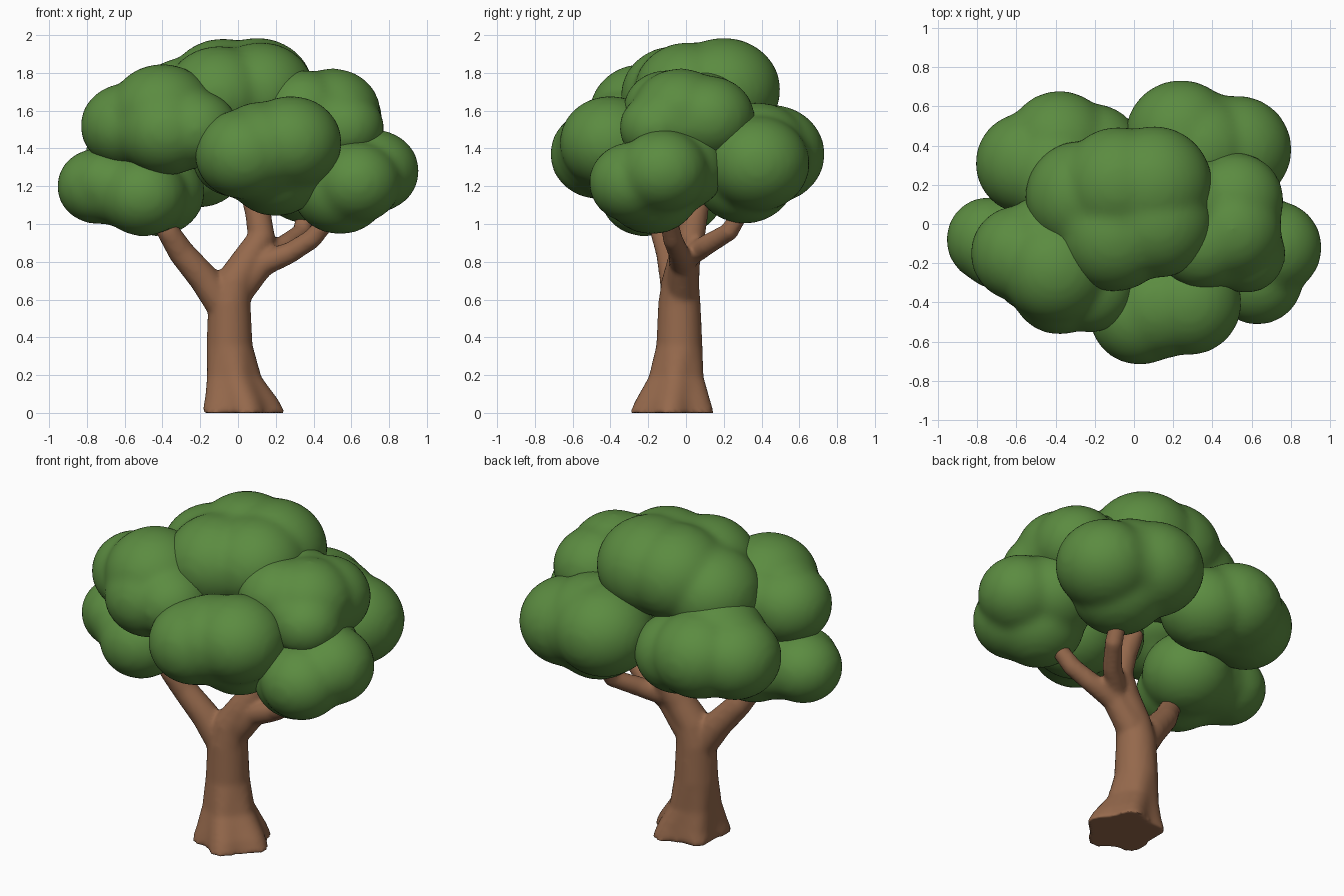
import bpy, bmesh, math
from mathutils import Vector, Matrix


def material(name, rgb):
    m = bpy.data.materials.new(name)
    m.diffuse_color = (*rgb, 1)
    return m


LEAF = material("leaf_green", (0.105, 0.26, 0.052))
BARK = material("bark_brown", (0.30, 0.14, 0.072))


def finish(name, bm, mat, voxel, rounds):
    """Fuse overlapping solids into one soft skin."""
    me = bpy.data.meshes.new(name)
    bm.to_mesh(me)
    bm.free()
    me.materials.append(mat)
    ob = bpy.data.objects.new(name, me)
    bpy.context.collection.objects.link(ob)
    rm = ob.modifiers.new("fuse", 'REMESH')
    rm.mode = 'VOXEL'
    rm.voxel_size = voxel
    rm.use_smooth_shade = True
    sm = ob.modifiers.new("soften", 'SMOOTH')
    sm.factor = 0.5
    sm.iterations = rounds
    return ob


def add_balls(bm, lumps, scale):
    for x, y, z, r in lumps:
        r *= scale
        mat = Matrix.Translation((x, y, z)) @ Matrix.Diagonal((r, r, r * 0.92, 1))
        bmesh.ops.create_icosphere(bm, subdivisions=4, radius=1, matrix=mat)


def clump(name, lumps):
    """Leaf clump: a full inner body with shallow bulges (x, y, z, radius) on it."""
    balls = bmesh.new()
    add_balls(balls, lumps, 0.93)
    bm = bmesh.new()
    for v in balls.verts:
        bm.verts.new(v.co)
    balls.free()
    bmesh.ops.convex_hull(bm, input=list(bm.verts))
    loose = [v for v in bm.verts if not v.link_faces]
    bmesh.ops.delete(bm, geom=loose, context='VERTS')
    add_balls(bm, lumps, 1.02)
    finish(name, bm, LEAF, 0.024, 10)


def limb(bm, path, sides=20, flare=0, upright=False):
    """Tapering tube along (x, y, z, radius); flare adds root lobes near the ground."""
    pts = [Vector(p[:3]) for p in path]
    rings = []
    for i, p in enumerate(pts):
        t = (pts[min(i + 1, len(pts) - 1)] - pts[max(i - 1, 0)]).normalized()
        if upright and p.z < 0.5:
            t = Vector((0, 0, 1))
        u = Vector((0, 1, 0)).cross(t).normalized()
        v = t.cross(u)
        lobes = flare * max(0, 1 - p.z / 0.35)
        ring = []
        for k in range(sides):
            a = 2 * math.pi * k / sides
            r = path[i][3] * (1 + lobes * math.cos(5 * a + 0.5))
            ring.append(bm.verts.new(p + (u * math.cos(a) + v * math.sin(a)) * r))
        rings.append(ring)
    for a, b in zip(rings, rings[1:]):
        for k in range(sides):
            n = (k + 1) % sides
            bm.faces.new((a[k], a[n], b[n], b[k]))
    bm.faces.new(rings[0][::-1])
    bm.faces.new(rings[-1])


# Trunk with flared roots and its limbs
bm = bmesh.new()
limb(bm, [(0.02, -0.07, 0, 0.21), (0.01, -0.065, 0.07, 0.188), (-0.025, -0.05, 0.19, 0.143),
          (-0.045, -0.035, 0.36, 0.122), (-0.045, -0.035, 0.58, 0.112),
          (-0.02, -0.03, 0.69, 0.1), (0.055, -0.01, 0.81, 0.086),
          (0.125, 0.025, 0.93, 0.075), (0.105, 0.05, 1.06, 0.068),
          (0.06, 0.08, 1.2, 0.055)], 40, 0.11, True)
# left limb
limb(bm, [(-0.06, -0.04, 0.54, 0.09), (-0.18, -0.06, 0.71, 0.08),
          (-0.3, -0.09, 0.85, 0.07), (-0.37, -0.13, 0.96, 0.06), (-0.45, -0.14, 1.08, 0.045)])
# right limb and its rear fork
limb(bm, [(0.01, -0.02, 0.66, 0.085), (0.13, -0.02, 0.79, 0.07),
          (0.28, -0.04, 0.85, 0.056), (0.39, -0.07, 0.92, 0.053), (0.51, -0.1, 1.06, 0.045)])
limb(bm, [(0.12, 0.0, 0.82, 0.06), (0.25, 0.11, 0.89, 0.055),
          (0.34, 0.23, 0.96, 0.05), (0.36, 0.31, 1.1, 0.045)])
finish("trunk", bm, BARK, 0.016, 4)

# Leaf clumps
clump("left_low_leaves", [(-0.74, -0.08, 1.2, 0.215), (-0.7, -0.14, 1.22, 0.19),
                          (-0.5, -0.22, 1.15, 0.23), (-0.43, -0.05, 1.17, 0.25)])
clump("left_upper_leaves", [(-0.59, -0.15, 1.52, 0.24), (-0.4, -0.23, 1.59, 0.275),
                            (-0.38, -0.31, 1.49, 0.25), (-0.45, -0.07, 1.55, 0.22),
                            (-0.22, -0.33, 1.5, 0.22)])
clump("front_leaves", [(0.03, -0.46, 1.37, 0.255), (0.28, -0.4, 1.43, 0.265),
                       (0.13, -0.42, 1.4, 0.265), (0.2, -0.27, 1.28, 0.255),
                       (-0.02, -0.28, 1.35, 0.22)])
clump("right_low_leaves", [(0.72, -0.12, 1.28, 0.235), (0.54, -0.18, 1.18, 0.25),
                           (0.63, -0.28, 1.22, 0.23), (0.55, -0.04, 1.3, 0.25)])
clump("right_upper_leaves", [(0.5, -0.03, 1.59, 0.25), (0.52, 0.12, 1.56, 0.24),
                             (0.35, -0.1, 1.6, 0.23), (0.57, -0.15, 1.51, 0.2),
                             (0.33, 0.1, 1.6, 0.22)])
clump("top_leaves", [(-0.27, 0.14, 1.62, 0.28), (0.1, 0.2, 1.71, 0.295),
                     (0.12, 0.01, 1.7, 0.28), (-0.1, -0.06, 1.68, 0.28),
                     (-0.08, 0.2, 1.71, 0.29)])
clump("back_right_leaves", [(0.24, 0.45, 1.37, 0.28), (0.53, 0.38, 1.32, 0.27),
                            (0.37, 0.31, 1.25, 0.265), (0.35, 0.38, 1.39, 0.27)])
clump("back_left_leaves", [(-0.55, 0.31, 1.36, 0.255), (-0.38, 0.41, 1.37, 0.265),
                           (-0.21, 0.36, 1.32, 0.25), (-0.4, 0.25, 1.43, 0.26)])
